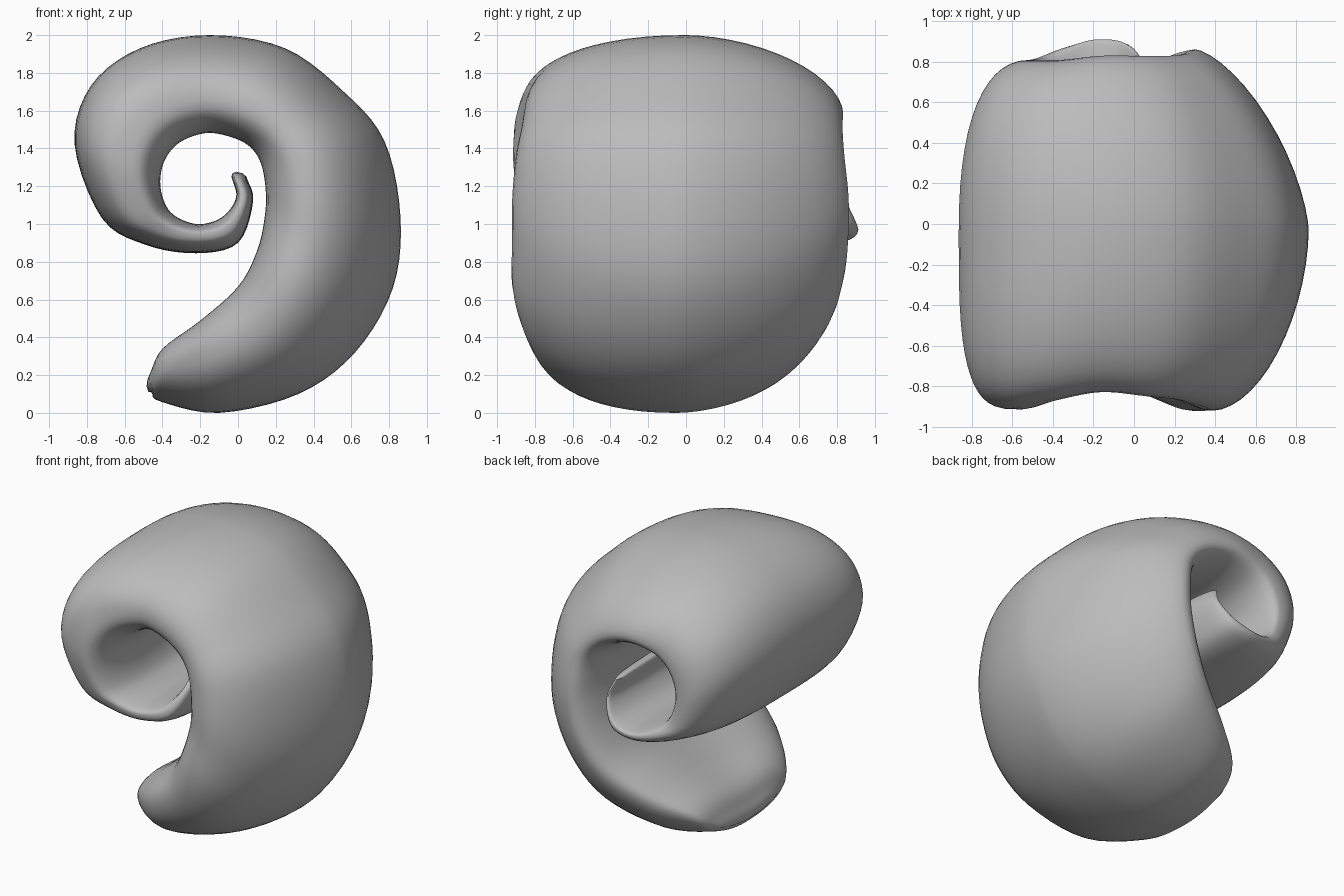
import bpy, bmesh, math
from mathutils import Vector

cube = bpy.data.objects.get("Cube")
if cube:
    bpy.data.objects.remove(cube, do_unlink=True)

# Stations along the roll: outer x, z, inner x, z, half width, sideways shift, boxiness
STATIONS = [
    (-.46, .11, -.47, .20, .32, -.01, .9),
    (-.41, .06, -.40, .34, .5, -.02, .9),
    (-.1, 0, -.2, .49, .7, -.05, .9),
    (.32, .1, 0, .67, .82, -.04, .95),
    (.62, .32, .1, .86, .88, -.04, 1.05),
    (.82, .66, .14, 1.04, .89, -.03, 1.1),
    (.86, 1.04, .145, 1.18, .89, -.03, 1.1),
    (.775, 1.44, .12, 1.32, .87, -.03, 1.05),
    (.56, 1.7, .06, 1.41, .85, -.02, 1),
    (.25, 1.93, -.04, 1.46, .84, -.01, .95),
    (-.15, 2, -.17, 1.48, .83, 0, .9),
    (-.52, 1.93, -.31, 1.43, .84, -.03, .75),
    (-.78, 1.73, -.39, 1.33, .86, -.05, .65),
    (-.865, 1.42, -.41, 1.2, .86, -.05, .6),
    (-.72, 1.03, -.37, 1.08, .84, -.02, .6),
    (-.49, .89, -.29, 1.02, .84, .03, .6),
    (-.22, .845, -.19, 1, .84, .07, .6),
    (0, .9, -.08, 1.04, .81, .09, .6),
    (.08, 1.12, -.01, 1.14, .72, .12, .6),
    (.045, 1.25, -.035, 1.25, .62, .16, .6),
]
STEPS, RING = 5, 56


def spline(rows, steps):
    """Catmull-Rom interpolation through all the columns of the rows."""
    pts = [Vector(r) for r in rows]
    pts = [2 * pts[0] - pts[1]] + pts + [2 * pts[-1] - pts[-2]]
    for a, b, c, d in zip(pts, pts[1:], pts[2:], pts[3:]):
        for k in range(steps):
            t = k / steps
            yield (b + (c - a) * t / 2 + (a - b * 2.5 + c * 2 - d / 2) * t * t
                   + (b * 1.5 - a / 2 - c * 1.5 + d / 2) * t ** 3)
    yield pts[-2]


def section(row):
    """Closed cross-section: domed outside, rounded rims, gently hollow inside."""
    ox, oz, ix, iz, half, shift, power = row
    outer, inner = Vector((ox, 0, oz)), Vector((ix, 0, iz))
    for k in range(RING):
        a = math.tau * k / RING
        c, s = math.cos(a), math.sin(a)
        # The back rim sits nearer the hollow and is rounder than the front one
        rim = inner.lerp(outer, 0.28 - 0.06 * c)
        if s >= 0:
            bend = power + 0.25 * (c > 0)
            p = rim.lerp(outer, s ** bend)
            y = math.copysign(abs(c) ** bend, c)
        else:
            p = rim.lerp(inner, abs(s) ** 0.8 * (1 - 0.35 * s ** 6) * 1.3)
            y = c
        yield p + Vector((0, shift + half * y, 0))


# Rolled shell body
bm = bmesh.new()
rings = [[bm.verts.new(p) for p in section(r)] for r in spline(STATIONS, STEPS)]
for a, b in zip(rings, rings[1:]):
    for k in range(RING):
        j = (k + 1) % RING
        bm.faces.new((a[k], a[j], b[j], b[k]))

# Rounded caps on the lip and the inner end
for ring, before in ((rings[0], rings[1]), (rings[-1], rings[-2])):
    centre = sum((v.co for v in ring), Vector()) / RING
    inside = sum((v.co for v in before), Vector()) / RING
    out = (centre - inside).normalized() * 0.03
    small = [bm.verts.new(v.co.lerp(centre, 0.35) + out * 0.7) for v in ring]
    tip = bm.verts.new(centre + out)
    for k in range(RING):
        j = (k + 1) % RING
        bm.faces.new((ring[k], ring[j], small[j], small[k]))
        bm.faces.new((small[k], small[j], tip))
bmesh.ops.recalc_face_normals(bm, faces=bm.faces)

mesh = bpy.data.meshes.new("rolled_shell")
bm.to_mesh(mesh)
bm.free()
shell = bpy.data.objects.new("rolled_shell", mesh)
bpy.context.collection.objects.link(shell)

# Plain grey colour
grey = bpy.data.materials.new("plain_grey")
grey.use_nodes = True
colour = (0.5, 0.5, 0.5, 1)
grey.diffuse_color = colour
grey.node_tree.nodes["Principled BSDF"].inputs["Base Color"].default_value = colour
mesh.materials.append(grey)

# Smooth shading
bpy.context.view_layer.objects.active = shell
shell.select_set(True)
bpy.ops.object.shade_smooth_by_angle(angle=math.radians(60))
